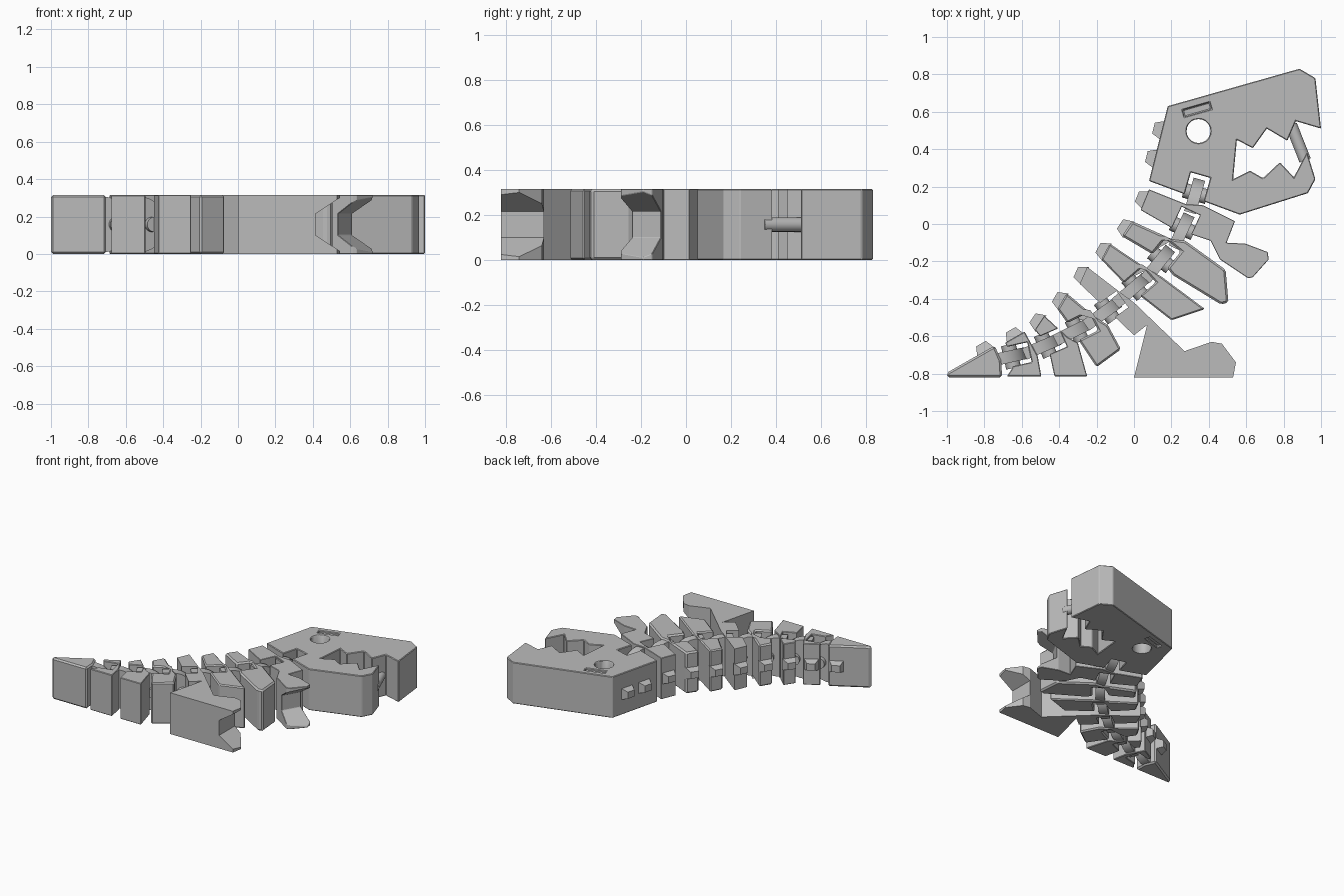
import bpy, bmesh, math
from mathutils import Matrix, Vector

cube = bpy.data.objects.get("Cube")
if cube:
    bpy.data.objects.remove(cube)

THICK = 0.315
MID = THICK / 2

grey = bpy.data.materials.new("light_grey")
grey.use_nodes = True
grey.diffuse_color = (0.5, 0.5, 0.5, 1)
grey.node_tree.nodes["Principled BSDF"].inputs["Base Color"].default_value = grey.diffuse_color


def finish(name, bm):
    bmesh.ops.recalc_face_normals(bm, faces=bm.faces)
    mesh = bpy.data.meshes.new(name)
    bm.to_mesh(mesh)
    bm.free()
    mesh.materials.append(grey)
    obj = bpy.data.objects.new(name, mesh)
    bpy.context.collection.objects.link(obj)
    return obj


def prism(name, points, depth, frame=Matrix.Identity(4)):
    """Extrude a flat outline along the local z of a frame."""
    bm = bmesh.new()
    face = bm.faces.new([bm.verts.new((x, y, 0)) for x, y in points])
    new = bmesh.ops.extrude_face_region(bm, geom=[face])["geom"]
    bmesh.ops.translate(bm, vec=(0, 0, depth), verts=[v for v in new if isinstance(v, bmesh.types.BMVert)])
    bmesh.ops.transform(bm, matrix=frame, verts=bm.verts)
    return finish(name, bm)


def slab(name, outline):
    """Full-thickness body plate, outline given in hundredths."""
    return prism(name, [(x / 100, y / 100) for x, y in outline], THICK)


def axes(origin, x_dir, y_dir, z_dir):
    m = Matrix((x_dir, y_dir, z_dir)).transposed().to_4x4()
    m.translation = origin
    return m


def upright(origin, along, depth):
    """Frame for profiles drawn in the (along, height) plane, centred across."""
    along = Vector((along[0], along[1], 0)).normalized()
    up = Vector((0, 0, 1))
    side = along.cross(up)
    return axes(Vector((origin[0], origin[1], 0)) - side * depth / 2, along, up, side)


def apply(obj, modifier):
    bpy.context.view_layer.objects.active = obj
    bpy.ops.object.modifier_apply(modifier=modifier.name)


def cut(obj, cutter):
    mod = obj.modifiers.new("cut", 'BOOLEAN')
    mod.operation = 'DIFFERENCE'
    mod.solver = 'EXACT'
    mod.object = cutter
    apply(obj, mod)
    bpy.data.objects.remove(cutter)


def chamfer(obj, width=0.011):
    mod = obj.modifiers.new("chamfer", 'BEVEL')
    mod.width = width
    mod.segments = 1
    mod.limit_method = 'ANGLE'
    mod.angle_limit = math.radians(35)
    apply(obj, mod)


def rod(name, start, end, radius):
    start, end = Vector(start), Vector(end)
    turn = (end - start).to_track_quat('Z', 'Y').to_matrix().to_4x4()
    bm = bmesh.new()
    bmesh.ops.create_cone(bm, cap_ends=True, segments=20, radius1=radius, radius2=radius,
                          depth=(end - start).length,
                          matrix=Matrix.Translation((start + end) / 2) @ turn)
    obj = finish(name, bm)
    smooth(obj)
    return obj


def smooth(obj):
    bpy.ops.object.select_all(action='DESELECT')
    obj.select_set(True)
    bpy.context.view_layer.objects.active = obj
    bpy.ops.object.shade_smooth_by_angle(angle=math.radians(35))


def spike(name, low, high, t):
    """Blunt pyramid on the back edge that runs from low to high."""
    low, high = Vector((*low, 0)) / 100, Vector((*high, 0)) / 100
    edge = (high - low).normalized()
    up = Vector((0, 0, 1))
    out = up.cross(edge)
    base = low.lerp(high, t) + up * MID - out * 0.01
    bm = bmesh.new()
    bmesh.ops.create_cone(bm, cap_ends=True, segments=4, radius1=0.075, radius2=0.042, depth=0.055,
                          matrix=axes(base + out * 0.0275, edge, up, out)
                          @ Matrix.Diagonal((1, 0.85, 1, 1)) @ Matrix.Rotation(math.pi / 4, 4, 'Z'))
    finish(name, bm)


# Head with open toothed mouth
head_outline = [(8, 23), (18, 63), (88.5, 83), (97, 78), (100, 51), (86.5, 55), (82, 44.5),
                (71, 51), (63.5, 40.5), (55, 45), (53, 24), (62, 28.5), (69, 24.5), (78, 33),
                (85.5, 25), (92.5, 38.5), (97, 24), (93, 16.5), (56.5, 5)]
head = slab("head", head_outline)

# Body plates, first and last points bound the back edge
neck = slab("neck_with_arms", [
    (8, 18.5), (28, 10.5), (37, 10), (54, 1.5), (49.5, -10), (59.5, -10.5), (71.5, -15),
    (72, -19), (63.5, -28.5), (61, -29), (46, -19), (41, -9), (20, -2), (3.5, 7.5)])
chest = slab("chest", [
    (-1, 1.5), (20, -8), (27.5, -9), (49, -24.5), (50.5, -42), (46.5, -43), (21, -27.5),
    (13, -18), (-6.5, -6.5)])
belly = slab("belly", [
    (-13, -10.5), (7, -24), (14.5, -28), (38, -45.5), (20, -51.5), (4, -39), (-5, -32), (-17.5, -19)])
hips = slab("hips_with_legs", [
    (-25, -23), (-5.5, -38), (0, -42), (27, -68), (41.5, -63), (47, -64), (54.5, -74),
    (53, -82), (0, -82), (7, -54), (0, -59.5), (-13, -47), (-29, -32)])
tail_a = slab("tail_base", [
    (-36, -37), (-20.5, -50), (-14, -54), (-7, -67), (-20, -76.5), (-29, -63), (-34.5, -54.5), (-41, -45.5)])
tail_b = slab("tail_middle", [
    (-48, -49), (-35.5, -60.5), (-30, -63.5), (-25, -81.5), (-42.5, -81.5), (-45, -70), (-48, -63), (-53, -56.5)])
tail_c = slab("tail_rear", [
    (-58.5, -57.5), (-55, -64), (-51.5, -70.5), (-49.5, -81.5), (-68, -81.5), (-65, -77), (-66.5, -68), (-69, -63.5)])
tail_tip = slab("tail_tip", [
    (-74.5, -65), (-71, -73), (-70.5, -82), (-100, -82), (-100, -79.5)])

bodies = [head, neck, chest, belly, hips, tail_a, tail_b, tail_c, tail_tip]

# Back spikes
for i, t in enumerate((0.3, 0.68)):
    spike(f"head_spike_{i}", head_outline[0], head_outline[1], t)
for body in bodies[1:]:
    n = len(body.data.vertices) // 2
    pts = [v.co * 100 for v in body.data.vertices if v.co.z < 0.01]
    spike(body.name + "_spike", pts[n - 1].xy, pts[0].xy, 0.8 if body is tail_tip else 0.5)

# Hinges: each rounded arm reaches into a slot in the plate ahead, around a pin
joints = [((31, 10), (35, 24)), ((23, -9), (29.5, 5)), ((8.5, -26.5), (19.5, -13)),
          ((-7, -40), (6.5, -28.5)), ((-22.5, -52), (-8, -41.5)), ((-38.5, -60.5), (-23.5, -53)),
          ((-55, -68), (-40, -61.5)), ((-73.5, -72.5), (-58, -69))]
ARM, SLOT, R = 0.064, 0.108, 0.148
for i, (start, end) in enumerate(joints):
    start, end = Vector(start) / 100, Vector(end) / 100
    along = (end - start).normalized()
    length = (end - start).length
    far = length + 0.022
    cut(bodies[i], prism("slot_cutter", [(-0.06, -1), (far, -1), (far, 1), (-0.06, 1)], SLOT,
                         upright(start, along, SLOT)))
    arc = [math.radians(a) for a in range(-90, 91, 12)]
    profile = [(length - R + R * math.cos(a), MID + R * math.sin(a)) for a in arc]
    profile += [(-0.04, MID + R), (-0.04, MID - R)]
    smooth(prism(f"hinge_arm_{i}", profile, ARM, upright(start, along, ARM)))
    side = Vector((along.y, -along.x, 0)) * (SLOT / 2 + 0.01)
    centre = (end - along * 0.08).to_3d() + Vector((0, 0, MID))
    rod(f"hinge_pin_{i}", centre - side, centre + side, 0.04)

# Eye hole and shallow brow grooves
cut(head, rod("eye_cutter", (0.345, 0.497, -1), (0.345, 0.497, 1), 0.064))
for z in (-0.02, THICK - 0.02):
    frame = Matrix.Translation((0.337, 0.612, z)) @ Matrix.Rotation(math.radians(16), 4, 'Z')
    cut(head, prism("brow_cutter", [(-0.075, -0.019), (0.075, -0.019), (0.075, 0.019), (-0.075, 0.019)],
                    0.04, frame))

# Flared notches that split the arms and the feet into pairs
flare = [(0, 0.1), (0.13, 0.015), (0.3, -0.1), (0.3, 0.415), (0.13, 0.3), (0, 0.215)]
cut(neck, prism("hand_cutter", flare, 0.36, upright((0.57, -0.18), (0.86, -0.5), 0.36)))
cut(hips, prism("foot_cutter", flare, 0.4, upright((0.415, -0.74), (1, 0), 0.4)))

for body in bodies:
    chamfer(body)

# Bar joining the front teeth
rod("jaw_bar", (0.84, 0.53, MID), (0.915, 0.34, MID), 0.032)
